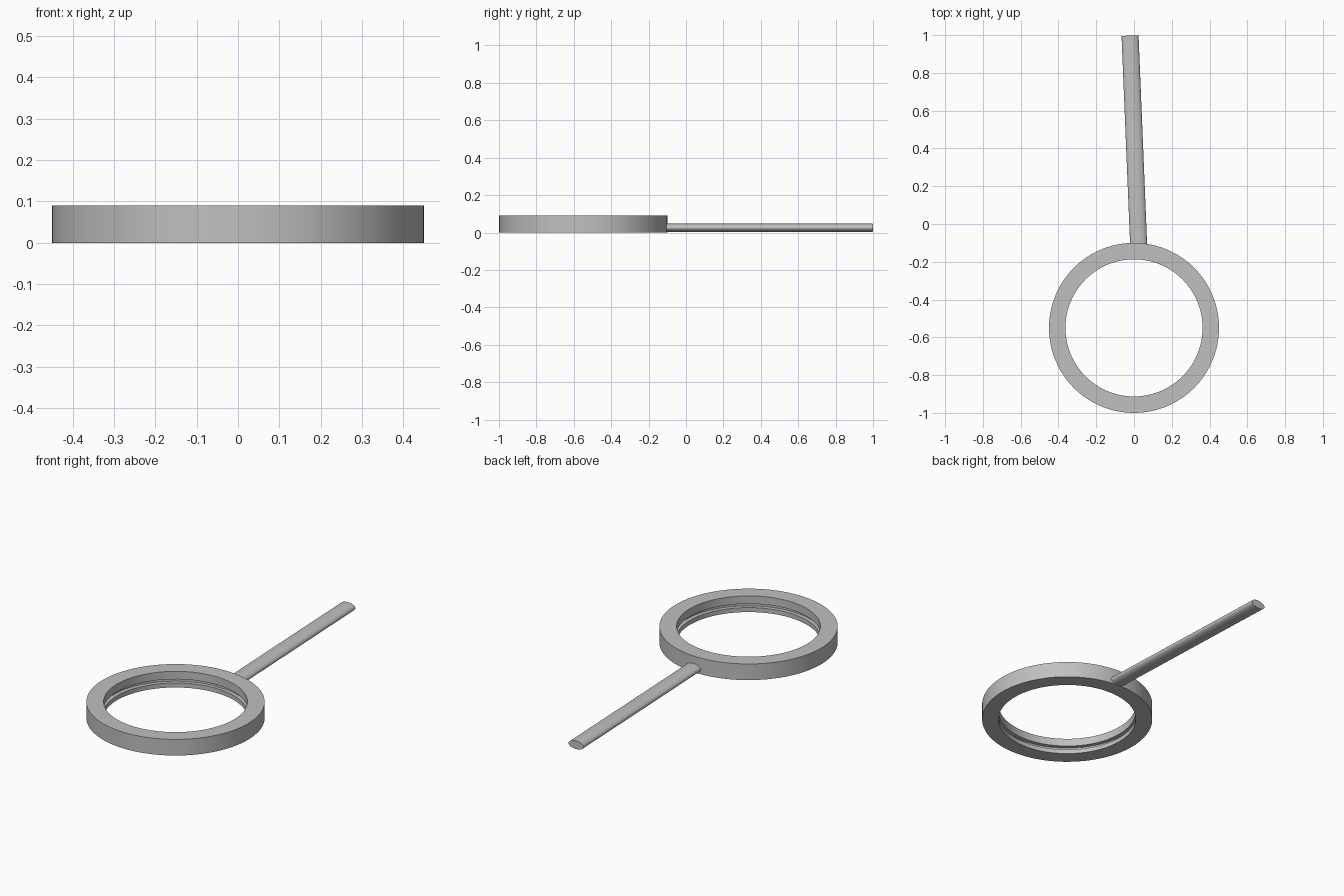
import bpy, bmesh, math
from mathutils import Matrix

if "Cube" in bpy.data.objects:
    bpy.data.objects.remove(bpy.data.objects["Cube"])

grey = bpy.data.materials.new("light_grey")
grey.diffuse_color = (0.53, 0.53, 0.53, 1)
grey.use_nodes = True
grey.node_tree.nodes["Principled BSDF"].inputs["Base Color"].default_value = grey.diffuse_color


def finish(name, bm):
    bmesh.ops.recalc_face_normals(bm, faces=bm.faces)
    mesh = bpy.data.meshes.new(name)
    bm.to_mesh(mesh)
    bm.free()
    obj = bpy.data.objects.new(name, mesh)
    bpy.context.collection.objects.link(obj)
    mesh.materials.append(grey)
    bpy.ops.object.select_all(action='DESELECT')
    obj.select_set(True)
    bpy.context.view_layer.objects.active = obj
    bpy.ops.object.shade_smooth_by_angle(angle=math.radians(30))
    return obj


# Lens frame: lathed profile with a lens groove on the inner wall
profile = [(0.45, 0), (0.45, 0.09), (0.363, 0.09), (0.363, 0.046),
           (0.385, 0.046), (0.385, 0.025), (0.363, 0.025), (0.363, 0)]
SEGMENTS = 96
bm = bmesh.new()
rings = []
for i in range(SEGMENTS):
    a = 2 * math.pi * i / SEGMENTS
    rings.append([bm.verts.new((r * math.cos(a), r * math.sin(a) - 0.55, z))
                  for r, z in profile])
n = len(profile)
for i in range(SEGMENTS):
    p, q = rings[i], rings[(i + 1) % SEGMENTS]
    for j in range(n):
        k = (j + 1) % n
        bm.faces.new((p[j], q[j], q[k], p[k]))
finish("lens_frame", bm)

# Handle: flattened oval rod, slightly tilted, running into the frame
start_y, end_y = -0.17, 0.998
bm = bmesh.new()
bmesh.ops.create_cone(bm, cap_ends=True, segments=48, radius1=0.045,
                      radius2=0.045, depth=end_y - start_y)
bmesh.ops.transform(bm, verts=bm.verts, matrix=(
    Matrix.Translation((0.003, (start_y + end_y) / 2, 0.0255))
    @ Matrix.Rotation(math.radians(2.35), 4, 'Z')
    @ Matrix.Diagonal((1, 1, 0.5, 1))
    @ Matrix.Rotation(math.radians(-90), 4, 'X')))
finish("handle", bm)
